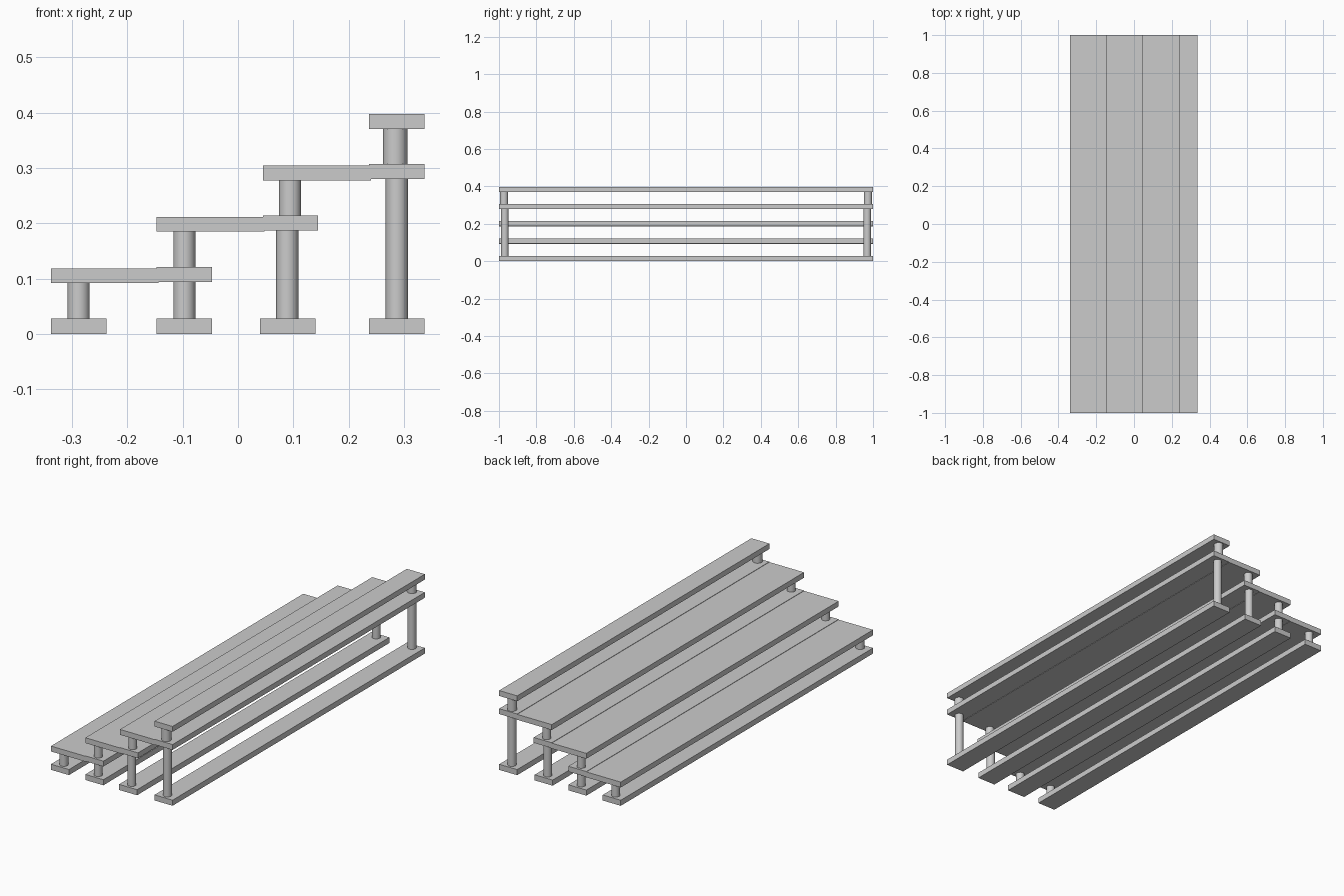
import bpy

if "Cube" in bpy.data.objects:
    bpy.data.objects.remove(bpy.data.objects["Cube"])

LENGTH = 2.0
WIDTH = 0.1
THICK = 0.027


def plank(name, x0, x1, z0, z1):
    bpy.ops.mesh.primitive_cube_add(size=1, location=((x0 + x1) / 2, 0, (z0 + z1) / 2))
    ob = bpy.context.object
    ob.name = name
    ob.scale = (x1 - x0, LENGTH, z1 - z0)
    bpy.ops.object.transform_apply(location=False, rotation=False, scale=True)


def post_pair(name, x, z0, z1, r=0.02, y=0.969):
    # one round post at each end of the bench
    for side, sign in (("front", -1), ("back", 1)):
        bpy.ops.mesh.primitive_cylinder_add(vertices=32, radius=r, depth=z1 - z0,
                                            location=(x, sign * y, (z0 + z1) / 2))
        bpy.context.object.name = f"{name}_{side}"
        bpy.ops.object.shade_smooth_by_angle()


# ground runners
for i, x in enumerate((-0.338, -0.147, 0.040, 0.237)):
    plank(f"ground_runner_{i + 1}", x, x + WIDTH, 0, 0.028)

# stepped decks: front board, middle board and slightly raised rear board
decks = ((-0.338, -0.147, 0.092), (-0.147, 0.045, 0.185), (0.045, 0.237, 0.278))
for i, (x0, x_rear, z) in enumerate(decks):
    plank(f"deck_{i + 1}_front_board", x0, x0 + WIDTH, z, z + THICK)
    plank(f"deck_{i + 1}_middle_board", x0 + WIDTH, x_rear + 0.003, z, z + THICK)
    plank(f"deck_{i + 1}_rear_board", x_rear, x_rear + WIDTH, z + 0.002, z + 0.002 + THICK)

# top rail
plank("top_rail", 0.237, 0.337, 0.371, 0.398)

# lower posts rise from the runners, upper posts join one deck to the next
post_pair("lower_post_1", -0.288, 0.028, 0.092)
post_pair("lower_post_2", -0.097, 0.028, 0.094)
post_pair("lower_post_3", 0.089, 0.028, 0.187)
post_pair("lower_post_4", 0.287, 0.028, 0.280)
post_pair("upper_post_1", -0.097, 0.121, 0.185)
post_pair("upper_post_2", 0.094, 0.214, 0.278)
post_pair("upper_post_3", 0.284, 0.307, 0.371, 0.022, 0.973)
